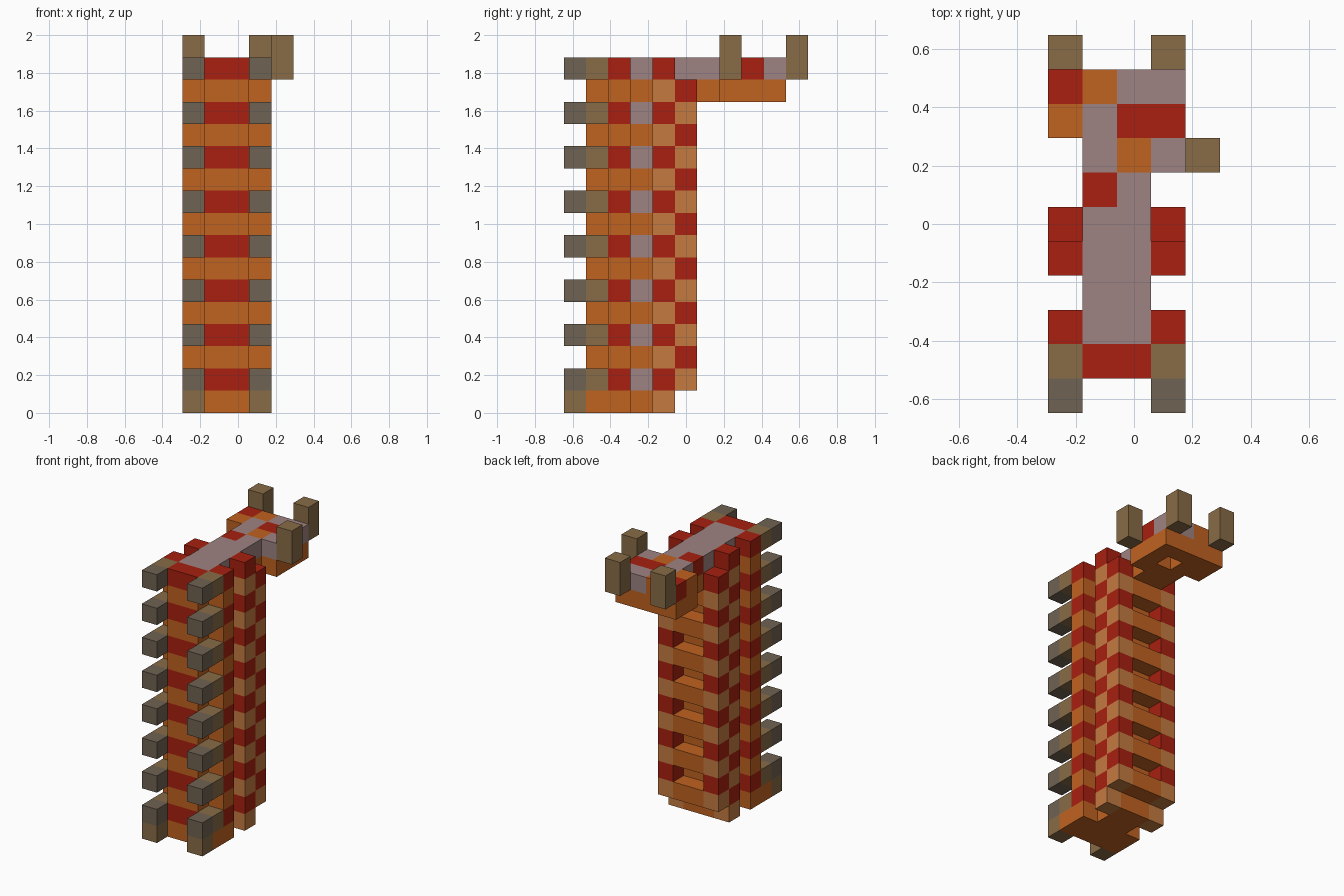
import bpy
import bmesh
from mathutils import Vector

cube = bpy.data.objects.get("Cube")
if cube:
    bpy.data.objects.remove(cube, do_unlink=True)

UNIT = 2 / 17           # edge of one block
COLOURS = {
    "orange": (192, 98, 32),
    "red": (168, 32, 16),
    "mauve": (158, 131, 130),
    "tan": (196, 122, 64),
    "brown": (137, 108, 70),
    "dark_brown": (111, 98, 82),
}


def linear(v):
    v /= 255
    return v / 12.92 if v <= 0.04045 else ((v + 0.055) / 1.055) ** 2.4


materials = {}
for name, rgb in COLOURS.items():
    mat = bpy.data.materials.new(name)
    mat.use_nodes = True
    colour = (*[linear(v) for v in rgb], 1)
    mat.diffuse_color = colour
    bsdf = mat.node_tree.nodes["Principled BSDF"]
    bsdf.inputs["Base Color"].default_value = colour
    bsdf.inputs["Roughness"].default_value = 0.9
    materials[name] = mat

cells = {}              # (x, y, z) -> (part, colour)


def fill(part, colour, xs, ys, zs):
    for x in xs:
        for y in ys:
            for z in zs:
                cells[x, y, z] = (part, colour)


MIDDLE, SIDES = (1, 2), (0, 3)
even, odd = range(0, 16, 2), range(1, 16, 2)

# Stacked torso: belly and back layers in turn
fill("torso", "orange", MIDDLE, range(1, 5), even)
fill("torso", "red", MIDDLE, [1], odd)
fill("torso", "mauve", MIDDLE, range(2, 5), odd)
fill("chest", "orange", MIDDLE, [5], [*odd, 14])
fill("chest", "mauve", MIDDLE, [5], [15])

# Leg columns on both sides
for x, side in ((0, "right"), (3, "left")):
    hind, fore, claw = side + "_hind_leg", side + "_fore_leg", side + "_claws"
    fill(hind, "orange", [x], [2], even)
    fill(hind, "red", [x], [2], odd)
    fill(fore, "tan", [x], [4], even)
    fill(fore, "red", [x], [4], odd)
    fill(fore, "red", [x], [5], range(2, 15, 2))
    fill(fore, "tan", [x], [5], range(1, 14, 2))
    # Claws on every back layer, and a foot at the base
    fill(claw, "dark_brown", [x], [0], odd)
    fill(claw, "brown", [x], [1], odd)
    fill(claw, "brown", [x], [0], [0])
    fill(hind, "orange", [x], [1], [0])

# Neck and head: patterned top over an orange jaw with an opening
HEAD_ROWS = {6: " rm ", 7: " mom", 8: "omrr", 9: "romm"}
LETTER = {"r": "red", "m": "mauve", "o": "orange"}
for y, row in HEAD_ROWS.items():
    for x, letter in enumerate(row):
        if letter != " ":
            fill("head", LETTER[letter], [x], [y], [15])
            if (x, y) != (2, 8):
                fill("jaw", "orange", [x], [y], [14])

# Horns
for name, x, y in (("right_horn", 0, 10), ("left_horn", 3, 10), ("side_horn", 4, 7)):
    fill(name, "brown", [x], [y], (15, 16))


def build(part):
    """Make one object from the exposed faces of a part's blocks."""
    bm = bmesh.new()
    used = []
    for cell, (owner, colour) in cells.items():
        if owner != part:
            continue
        if colour not in used:
            used.append(colour)
        centre = Vector(cell) + Vector((0.5, 0.5, 0.5))
        for axis in range(3):
            for sign in (-1, 1):
                n = Vector((0, 0, 0))
                n[axis] = sign
                if tuple(int(c + d) for c, d in zip(cell, n)) in cells:
                    continue
                u = Vector((0, 0, 0))
                u[(axis + 1) % 3] = 0.5
                v = n.cross(u)
                mid = centre + n / 2
                corners = (mid - u - v, mid + u - v, mid + u + v, mid - u + v)
                verts = [bm.verts.new((p - Vector((2.5, 5.5, 0))) * UNIT) for p in corners]
                bm.faces.new(verts).material_index = used.index(colour)
    bmesh.ops.remove_doubles(bm, verts=bm.verts[:], dist=0.0001)
    mesh = bpy.data.meshes.new(part)
    bm.to_mesh(mesh)
    bm.free()
    for colour in used:
        mesh.materials.append(materials[colour])
    bpy.context.scene.collection.objects.link(bpy.data.objects.new(part, mesh))


for part in sorted({owner for owner, _ in cells.values()}):
    build(part)
